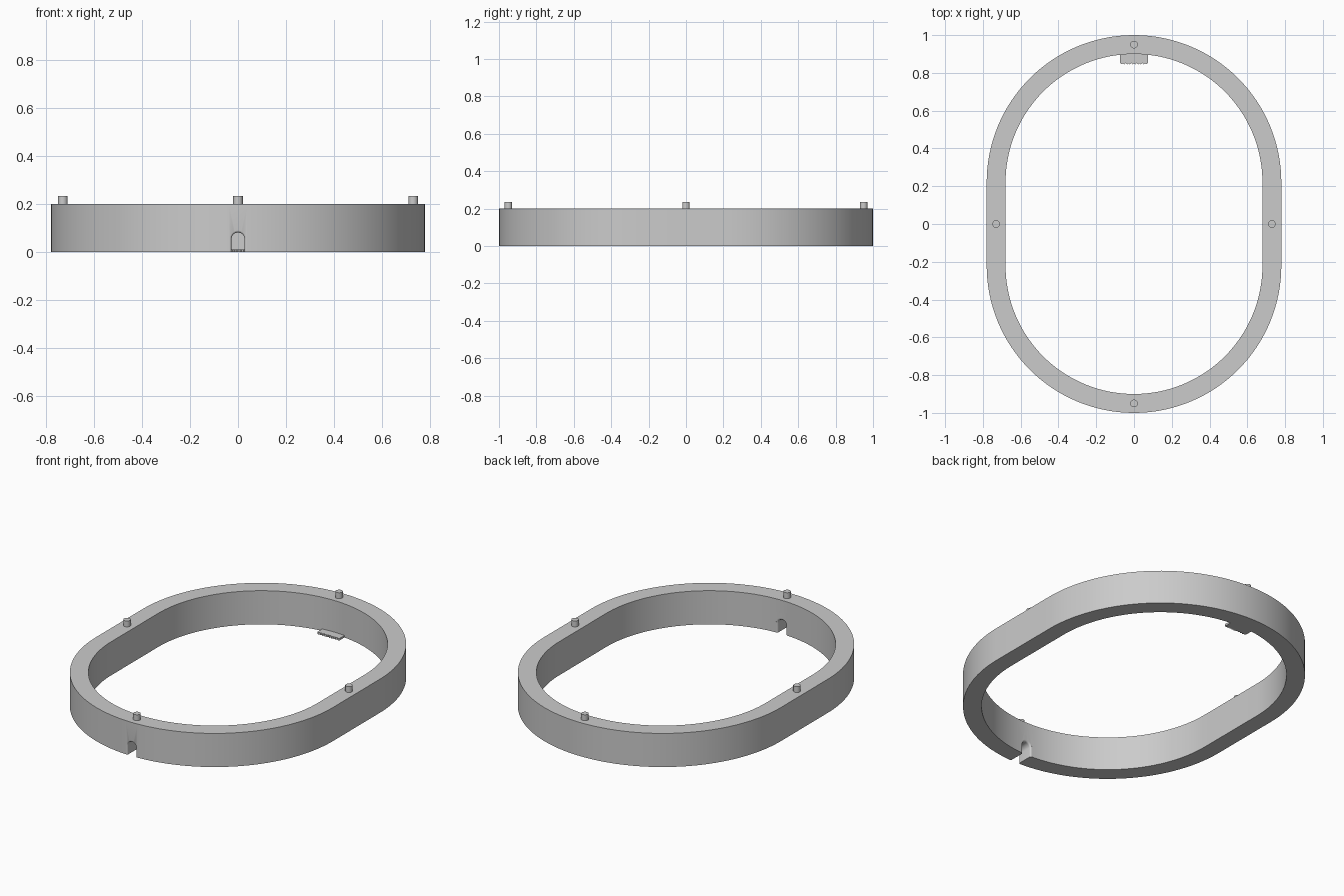
import bpy, bmesh, math

if "Cube" in bpy.data.objects:
    bpy.data.objects.remove(bpy.data.objects["Cube"])

grey = bpy.data.materials.new("plain grey")
grey.diffuse_color = (0.6, 0.6, 0.6, 1)
grey.use_nodes = True
grey.node_tree.nodes["Principled BSDF"].inputs["Base Color"].default_value = grey.diffuse_color


def finish(name, bm, smooth=True):
    bmesh.ops.recalc_face_normals(bm, faces=bm.faces)
    me = bpy.data.meshes.new(name)
    bm.to_mesh(me)
    bm.free()
    me.materials.append(grey)
    ob = bpy.data.objects.new(name, me)
    bpy.context.collection.objects.link(ob)
    if smooth:
        bpy.ops.object.select_all(action='DESELECT')
        ob.select_set(True)
        bpy.context.view_layer.objects.active = ob
        bpy.ops.object.shade_smooth_by_angle(angle=math.radians(30))
    return ob


def loft(bm, rings, closed):
    """Skin between rings; closed joins last to first, otherwise cap the ends."""
    loops = [[bm.verts.new(p) for p in r] for r in rings]
    n = len(loops[0])
    pairs = list(zip(loops, loops[1:])) + ([(loops[-1], loops[0])] if closed else [])
    for a, b in pairs:
        for i in range(n):
            j = (i + 1) % n
            bm.faces.new((a[i], a[j], b[j], b[i]))
    if not closed:
        bm.faces.new(loops[0])
        bm.faces.new(loops[-1])


def stadium(r, z, steps=64):
    """Oval outline: two half circles joined by short straight sides."""
    pts = []
    for sign in (1, -1):
        for i in range(steps + 1):
            a = math.pi * i / steps
            pts.append((sign * r * math.cos(a), sign * (0.22 + r * math.sin(a)), z))
    return pts


# Oval wall
bm = bmesh.new()
loft(bm, [stadium(0.78, 0), stadium(0.78, 0.2), stadium(0.68, 0.2), stadium(0.68, 0)], True)
wall = finish("oval_wall", bm, False)


# Arched cable notch with rounded mouths, cut through the front
def arch(r, y):
    arc = [(r * math.cos(math.pi * i / 24), y, 0.055 + r * math.sin(math.pi * i / 24))
           for i in range(25)]
    return [(r, y, -0.05)] + arc + [(-r, y, -0.05)]


core, fillet = 0.027, 0.01
mouth = [(core + fillet * (1 - math.sin(t)), fillet * (1 - math.cos(t)))
         for t in [math.pi / 2 * i / 6 for i in range(7)]]
sections = [(core + fillet, -1.03)]
sections += [(r, -1.0 + d) for r, d in mouth]
sections += [(r, -0.9 - d) for r, d in reversed(mouth)]
sections += [(core + fillet, -0.87)]
bm = bmesh.new()
loft(bm, [arch(r, y) for r, y in sections], False)
cutter = finish("notch_cutter", bm, False)
cutter.hide_render = True
cutter.hide_set(True)

cut = wall.modifiers.new("notch", 'BOOLEAN')
cut.operation = 'DIFFERENCE'
cut.solver = 'EXACT'
cut.object = cutter
bpy.context.view_layer.objects.active = wall
wall.select_set(True)
bpy.ops.object.modifier_apply(modifier="notch")
bpy.ops.object.shade_smooth_by_angle(angle=math.radians(30))

# Locating pegs on the top rim
for name, x, y in (("front", 0, -0.95), ("back", 0, 0.95), ("left", -0.73, 0), ("right", 0.73, 0)):
    bm = bmesh.new()
    ring = [(x + 0.02 * math.cos(math.tau * i / 32), y + 0.02 * math.sin(math.tau * i / 32))
            for i in range(32)]
    loft(bm, [[(px, py, z) for px, py in ring] for z in (0.19, 0.235)], False)
    finish(name + "_peg", bm)

# Thin toothed tab inside the back wall
teeth, half = 10, 0.073
edge = [(-half + half * i / teeth, 0.852 if i % 2 == 0 else 0.845) for i in range(2 * teeth + 1)]
outline = edge + [(half, 0.905), (-half, 0.905)]
bm = bmesh.new()
loft(bm, [[(x, y, z) for x, y in outline] for z in (0, 0.012)], False)
finish("toothed_tab", bm, False)
